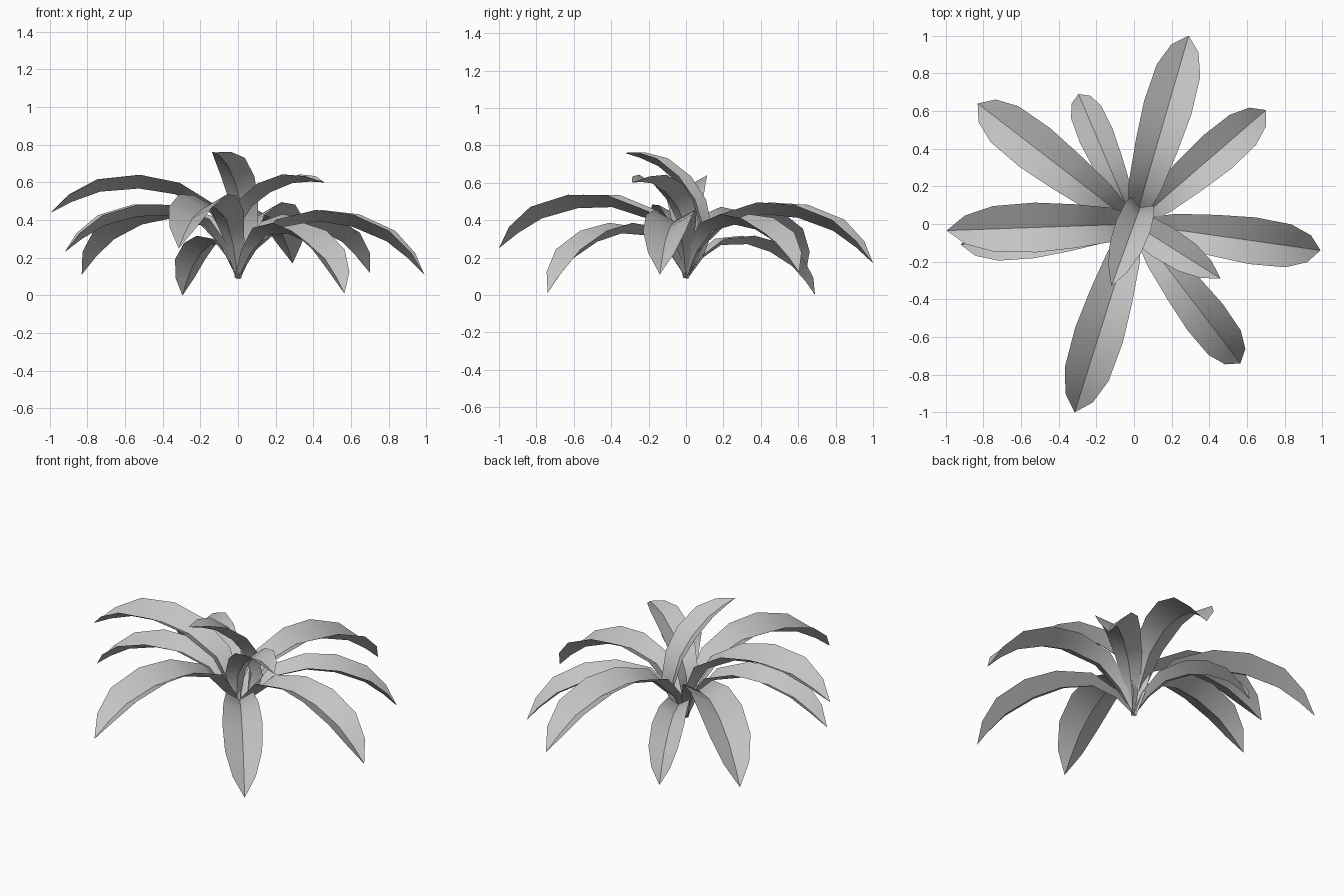
import bpy, bmesh
from mathutils import Vector

cube = bpy.data.objects.get("Cube")
if cube:
    bpy.data.objects.remove(cube, do_unlink=True)

grey = bpy.data.materials.new("leaf grey")
grey.use_nodes = True
colour = (0.55, 0.55, 0.55, 1)
grey.diffuse_color = colour
grey.node_tree.nodes["Principled BSDF"].inputs["Base Color"].default_value = colour

# Leaf pattern on a unit chord: distance, height of the midrib, half width
PATTERN = [(0, 0, .015), (.1, .15, .05), (.24, .265, .085), (.44, .295, .11),
           (.62, .262, .125), (.8, .182, .115), (.915, .088, .072), (1, 0, 0)]
FOLD = 0.55                      # how far the edges rise above the midrib
BASE = Vector((0, 0, 0.09))      # where all leaves meet

# Leaf tips
LEAVES = {
    "back_leaf": (.29, 1.0, .17),
    "back_left_leaf": (.7, .605, .12),
    "left_leaf": (.99, -.14, .11),
    "front_left_leaf": (.565, -.74, .01),
    "front_leaf": (-.315, -1.0, .25),
    "back_short_leaf": (-.295, .69, 0),
    "back_right_leaf": (-.83, .64, .11),
    "right_upper_leaf": (-.995, -.035, .44),
    "right_lower_leaf": (-.92, -.11, .23),
    "inner_left_leaf": (.46, -.29, .6),
    "inner_front_leaf": (-.12, -.33, .76),
}


def make_leaf(name, tip):
    # Local axes: along the chord, sideways, and up from the chord
    chord = Vector(tip) - BASE
    size = chord.length
    along = chord.normalized()
    side = Vector((0, 0, 1)).cross(along).normalized()
    up = along.cross(side)

    mid = [BASE + size * (along * d + up * h) for d, h, w in PATTERN]
    bm = bmesh.new()
    rows = []
    for i, (d, h, w) in enumerate(PATTERN[:-1]):
        tangent = (mid[i + 1] - mid[max(i - 1, 0)]).normalized()
        raised = tangent.cross(side) * FOLD
        half = w * size
        rows.append([bm.verts.new(mid[i] + half * (side + raised)),
                     bm.verts.new(mid[i]),
                     bm.verts.new(mid[i] + half * (raised - side))])
    end = bm.verts.new(mid[-1])

    # Two strips either side of the midrib, closed by triangles at the tip
    for a, b in zip(rows, rows[1:]):
        for k in (0, 1):
            bm.faces.new((a[k], a[k + 1], b[k + 1], b[k]))
    for k in (0, 1):
        bm.faces.new((rows[-1][k], rows[-1][k + 1], end))

    # Smooth along the length, sharp at the midrib
    for f in bm.faces:
        f.smooth = True
    spine = [r[1] for r in rows] + [end]
    for a, b in zip(spine, spine[1:]):
        bm.edges.get((a, b)).smooth = False
    bm.normal_update()
    if sum(f.normal.dot(up) for f in bm.faces) < 0:
        bmesh.ops.reverse_faces(bm, faces=bm.faces[:])

    mesh = bpy.data.meshes.new(name)
    bm.to_mesh(mesh)
    bm.free()
    mesh.materials.append(grey)
    bpy.context.collection.objects.link(bpy.data.objects.new(name, mesh))


for leaf_name, leaf_tip in LEAVES.items():
    make_leaf(leaf_name, leaf_tip)
